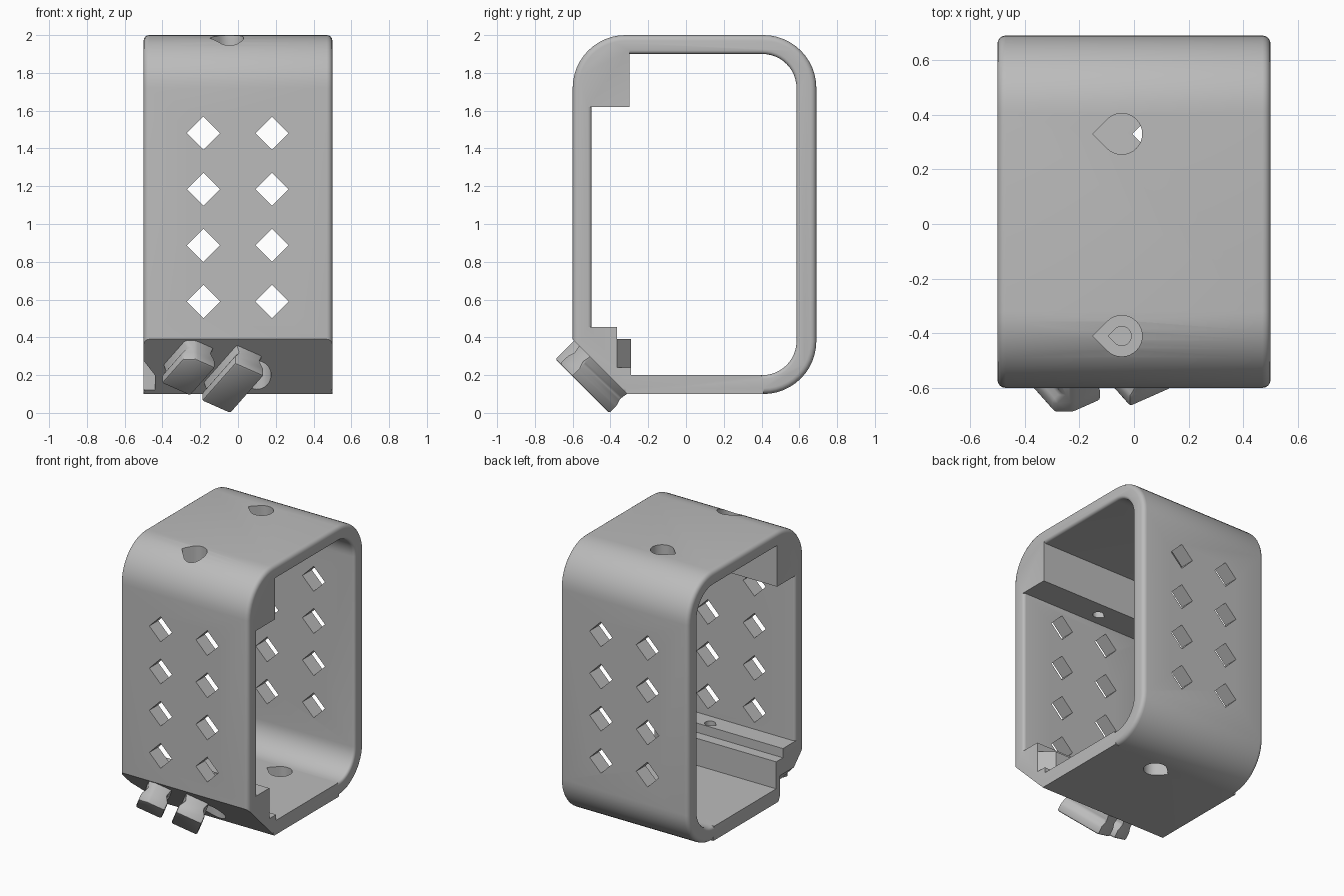
import bpy, bmesh
from math import sin, cos, pi, radians, sqrt
from mathutils import Vector

cube = bpy.data.objects.get("Cube")
if cube:
    bpy.data.objects.remove(cube, do_unlink=True)

grey = bpy.data.materials.new("light grey plastic")
grey.use_nodes = True
grey.diffuse_color = (0.5, 0.5, 0.5, 1)
grey.node_tree.nodes["Principled BSDF"].inputs["Base Color"].default_value = (0.5, 0.5, 0.5, 1)


def loft(bm, sections):
    """Closed solid through loops that share a point count."""
    rings = [[bm.verts.new(p) for p in s] for s in sections]
    n = len(rings[0])
    for a, b in zip(rings, rings[1:]):
        for i in range(n):
            j = (i + 1) % n
            bm.faces.new((a[i], a[j], b[j], b[i]))
    bm.faces.new(rings[0][::-1])
    bm.faces.new(rings[-1])


def prism(bm, axis, profile, lo, hi):
    """Extrude a 2D profile along the given axis."""
    place = {"x": lambda p, t: (t, p[0], p[1]),
             "y": lambda p, t: (p[0], t, p[1]),
             "z": lambda p, t: (p[0], p[1], t)}[axis]
    loft(bm, [[place(p, t) for p in profile] for t in (lo, hi)])


def finish(name, bm):
    bmesh.ops.recalc_face_normals(bm, faces=bm.faces)
    mesh = bpy.data.meshes.new(name)
    bm.to_mesh(mesh)
    bm.free()
    mesh.materials.append(grey)
    obj = bpy.data.objects.new(name, mesh)
    bpy.context.collection.objects.link(obj)
    return obj


def activate(obj):
    bpy.ops.object.select_all(action="DESELECT")
    obj.select_set(True)
    bpy.context.view_layer.objects.active = obj


def combine(obj, other, operation):
    """Apply a boolean and remove the helper."""
    mod = obj.modifiers.new("boolean", "BOOLEAN")
    mod.operation, mod.solver, mod.object = operation, "EXACT", other
    activate(obj)
    bpy.ops.object.modifier_apply(modifier=mod.name)
    bpy.data.objects.remove(other, do_unlink=True)


def rounded(x, y0, y1, z0, z1, r, grow):
    """Rounded rectangle in the YZ plane, offset outward by grow."""
    pts = []
    corners = [(y1 - r, z1 - r), (y0 + r, z1 - r), (y0 + r, z0 + r), (y1 - r, z0 + r)]
    for k, (cy, cz) in enumerate(corners):
        for i in range(13):
            a = (k + i / 12) * pi / 2
            pts.append((x, cy + (r + grow) * cos(a), cz + (r + grow) * sin(a)))
    return pts


def edge_rounding(radius, sign):
    """Cross-section stations (x, offset) with rounded rims at both ends."""
    half = [(0.5 - radius * (1 - sin(t)), sign * radius * (1 - cos(t)))
            for t in (0, pi / 8, pi / 4, 3 * pi / 8, pi / 2)]
    return [(-x, g) for x, g in half[::-1]] + half


def box_profile(a0, a1, b0, b1):
    return [(a0, b0), (a1, b0), (a1, b1), (a0, b1)]


# Outer shell with rounded rims, and a square-edged floor
bm = bmesh.new()
loft(bm, [rounded(x, -0.6, 0.69, 0.1, 2.0, 0.28, g) for x, g in edge_rounding(0.03, -1)])
body = finish("bracket_frame", bm)
bm = bmesh.new()
prism(bm, "x", box_profile(-0.32, 0.41, 0.1, 0.2), -0.5, 0.5)
combine(body, finish("floor", bm), "UNION")

# Opening, less the corner blocks and the floor
bm = bmesh.new()
stations = [(-0.6, 0.02)] + edge_rounding(0.02, 1) + [(0.6, 0.02)]
loft(bm, [rounded(x, -0.5, 0.585, 0.2, 1.9, 0.18, g) for x, g in stations])
opening = finish("opening", bm)
blocks = {
    "upper_block": box_profile(-0.8, -0.3, 1.62, 2.2),
    "floor_block": box_profile(-0.8, 0.4, 0, 0.2),
    "stepped_block": [(-0.8, 0), (-0.29, 0), (-0.29, 0.39), (-0.365, 0.39),
                      (-0.365, 0.455), (-0.8, 0.455)],
}
for name, profile in blocks.items():
    bm = bmesh.new()
    prism(bm, "x", profile, -0.7, 0.7)
    combine(opening, finish(name, bm), "DIFFERENCE")
combine(body, opening, "DIFFERENCE")

# Sloped lower front corner
bm = bmesh.new()
prism(bm, "x", [(-0.9, 0.69), (-0.11, -0.1), (-0.9, -0.1)], -0.7, 0.7)
combine(body, finish("slope_cut", bm), "DIFFERENCE")

# Relief cuts at the two ends of the stepped block
bm = bmesh.new()
prism(bm, "z", [(0.52, -0.38), (0.52, -0.27), (0.38, -0.27)], 0.24, 0.6)
prism(bm, "y", [(-0.6, 0), (-0.44, 0), (-0.44, 0.2), (-0.51, 0.29), (-0.6, 0.29)], -0.8, -0.33)
combine(body, finish("end_cuts", bm), "DIFFERENCE")

# Diamond holes through front and back
bm = bmesh.new()
d = 0.088
for x in (-0.183, 0.18):
    for row in range(4):
        z = 0.59 + 0.297 * row
        prism(bm, "y", [(x - d, z), (x, z - d), (x + d, z), (x, z + d)], -0.9, 0.9)
combine(body, finish("diamond_cuts", bm), "DIFFERENCE")


def teardrop(x, y, r):
    arc = [radians(-135 + 270 * i / 24) for i in range(25)]
    return [(x + r * cos(a), y + r * sin(a)) for a in arc] + [(x - r * sqrt(2), y)]


# Screw holes: wide access bores, then narrow shafts through the blocks
bores = [(-0.045, 0.33, 0.075, 1.7, 2.2), (-0.045, -0.41, 0.075, 1.74, 2.2),
         (0.1, 0.33, 0.075, 0, 0.3), (0.1, -0.41, 0.075, 0, 0.34)]
shafts = [(-0.045, -0.41, 0.035, 1.5, 1.8), (0.1, -0.41, 0.035, 0.3, 0.6)]
for holes in (bores, shafts):
    bm = bmesh.new()
    for x, y, r, lo, hi in holes:
        prism(bm, "z", teardrop(x, y, r), lo, hi)
    combine(body, finish("screw_cuts", bm), "DIFFERENCE")

# Clips on the sloped face, turned in its plane
up = Vector((0, -1, 1)) / sqrt(2)
out = Vector((0, -1, -1)) / sqrt(2)
foot = out * (0.21 / sqrt(2))
tilt = radians(32)


def clip(name, cx, cv, length):
    along = Vector((1, 0, 0)) * sin(tilt) + up * cos(tilt)
    across = Vector((1, 0, 0)) * cos(tilt) - up * sin(tilt)
    bm = bmesh.new()
    sections = []
    for height, width in ((-0.03, 0.16), (0.0, 0.16), (0.045, 0.13), (0.085, 0.18), (0.14, 0.18)):
        c = foot + Vector((cx, 0, 0)) + up * cv + out * height
        sections.append([c + across * (s * width / 2) + along * (t * length / 2)
                         for s, t in ((-1, -1), (1, -1), (1, 1), (-1, 1))])
    loft(bm, sections)
    bmesh.ops.recalc_face_normals(bm, faces=bm.faces)
    # Trim flush with the top of the slope
    bmesh.ops.bisect_plane(bm, geom=bm.verts[:] + bm.edges[:] + bm.faces[:],
                           plane_co=foot + up * 0.69, plane_no=up, clear_outer=True)
    bmesh.ops.holes_fill(bm, edges=[e for e in bm.edges if e.is_boundary])
    obj = finish(name, bm)
    mod = obj.modifiers.new("rounding", "BEVEL")
    mod.width, mod.segments, mod.limit_method = 0.012, 2, "ANGLE"
    activate(obj)
    bpy.ops.object.modifier_apply(modifier=mod.name)
    return obj


clips = [clip("right_clip", -0.2625, 0.567, 0.25), clip("left_clip", -0.0275, 0.471, 0.335)]

for obj in [body] + clips:
    activate(obj)
    bpy.ops.object.shade_smooth_by_angle(angle=radians(30))
